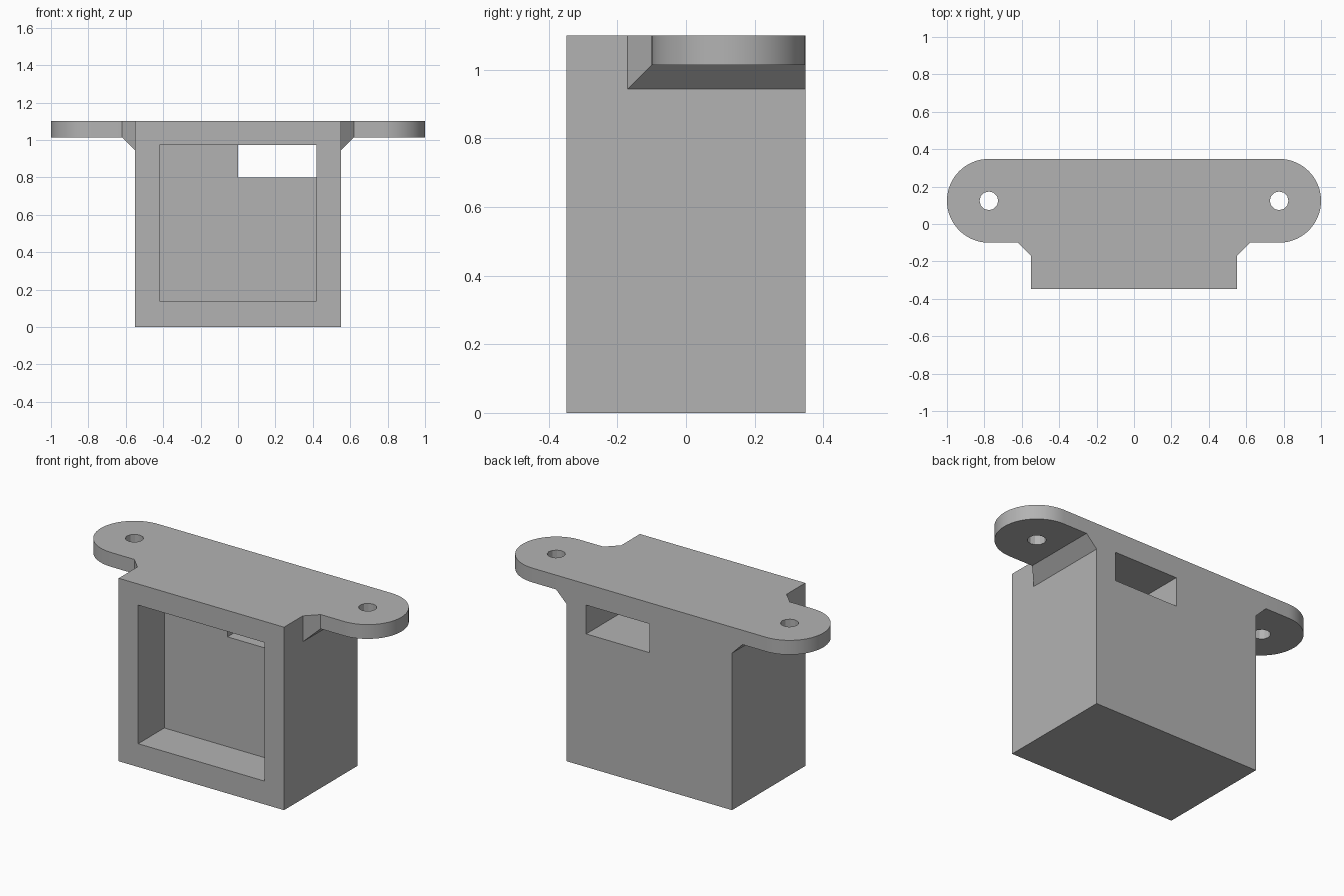
import bpy, bmesh, math
from mathutils import Vector
from itertools import product

cube = bpy.data.objects.get("Cube")
if cube:
    bpy.data.objects.remove(cube, do_unlink=True)

HALF_W, HALF_D, TOP = 0.55, 0.348, 1.10
PLATE_BOTTOM, PLATE_FRONT = 1.014, -0.10
FLARE = 0.07
EAR_R = (HALF_D - PLATE_FRONT) / 2
EAR_X, EAR_Y = 1 - EAR_R, HALF_D - EAR_R

grey = bpy.data.materials.new("plain grey")
grey.use_nodes = True
colour = (0.45, 0.45, 0.45, 1)
grey.diffuse_color = colour
grey.node_tree.nodes["Principled BSDF"].inputs["Base Color"].default_value = colour


def finish(name, bm):
    bmesh.ops.recalc_face_normals(bm, faces=bm.faces)
    mesh = bpy.data.meshes.new(name)
    bm.to_mesh(mesh)
    bm.free()
    mesh.materials.append(grey)
    obj = bpy.data.objects.new(name, mesh)
    bpy.context.collection.objects.link(obj)
    return obj


def box(name, x, y, z):
    bm = bmesh.new()
    for p in product(x, y, z):
        bm.verts.new(p)
    bmesh.ops.convex_hull(bm, input=bm.verts)
    bmesh.ops.dissolve_limit(bm, angle_limit=0.01, verts=bm.verts, edges=bm.edges)
    return finish(name, bm)


def prism(name, outline, z0, z1):
    bm = bmesh.new()
    face = bm.faces.new([bm.verts.new((x, y, z0)) for x, y in outline])
    new = bmesh.ops.extrude_face_region(bm, geom=[face])["geom"]
    bmesh.ops.translate(bm, vec=Vector((0, 0, z1 - z0)),
                        verts=[v for v in new if isinstance(v, bmesh.types.BMVert)])
    return finish(name, bm)


def arc(cx, cy, r, start, sweep, steps):
    angles = [start + sweep * i / steps for i in range(steps + 1)]
    return [(cx + r * math.cos(a), cy + r * math.sin(a)) for a in angles]


def combine(target, other, operation):
    mod = target.modifiers.new(operation.lower(), 'BOOLEAN')
    mod.operation, mod.solver, mod.object = operation, 'EXACT', other
    bpy.context.view_layer.objects.active = target
    bpy.ops.object.modifier_apply(modifier=mod.name)
    bpy.data.objects.remove(other, do_unlink=True)


# Housing block
housing = box("mounting_housing", (-HALF_W, HALF_W), (-HALF_D, HALF_D), (0, TOP))

# Flared shoulders joining the block to the ears
bm = bmesh.new()
for side, out in product((-1, 1), (0, FLARE)):
    for y, z in product((PLATE_FRONT - FLARE + out, HALF_D),
                        (PLATE_BOTTOM - FLARE + out, TOP)):
        bm.verts.new((side * (HALF_W + out), y, z))
bmesh.ops.convex_hull(bm, input=bm.verts)
bmesh.ops.dissolve_limit(bm, angle_limit=0.01, verts=bm.verts, edges=bm.edges)
combine(housing, finish("shoulders", bm), 'UNION')

# Top plate with round ears
outline = (arc(EAR_X, EAR_Y, EAR_R, -math.pi / 2, math.pi, 32)
           + arc(-EAR_X, EAR_Y, EAR_R, math.pi / 2, math.pi, 32))
combine(housing, prism("ear_plate", outline, PLATE_BOTTOM, TOP), 'UNION')

# Screw holes
for side in (-1, 1):
    circle = arc(side * EAR_X, EAR_Y, 0.05, 0, math.tau, 12)[:-1]
    combine(housing, prism("screw_hole", circle, 0.9, 1.2), 'DIFFERENCE')

# Front pocket and the slot through the back wall
combine(housing, box("pocket", (-0.42, 0.42), (-0.5, -0.10), (0.14, 0.973)), 'DIFFERENCE')
combine(housing, box("slot", (0, 0.42), (-0.2, 0.5), (0.80, 0.973)), 'DIFFERENCE')

# Smooth ear rims, crisp edges elsewhere
bpy.ops.object.select_all(action='DESELECT')
housing.select_set(True)
bpy.context.view_layer.objects.active = housing
bpy.ops.object.shade_smooth_by_angle(angle=math.radians(20))
